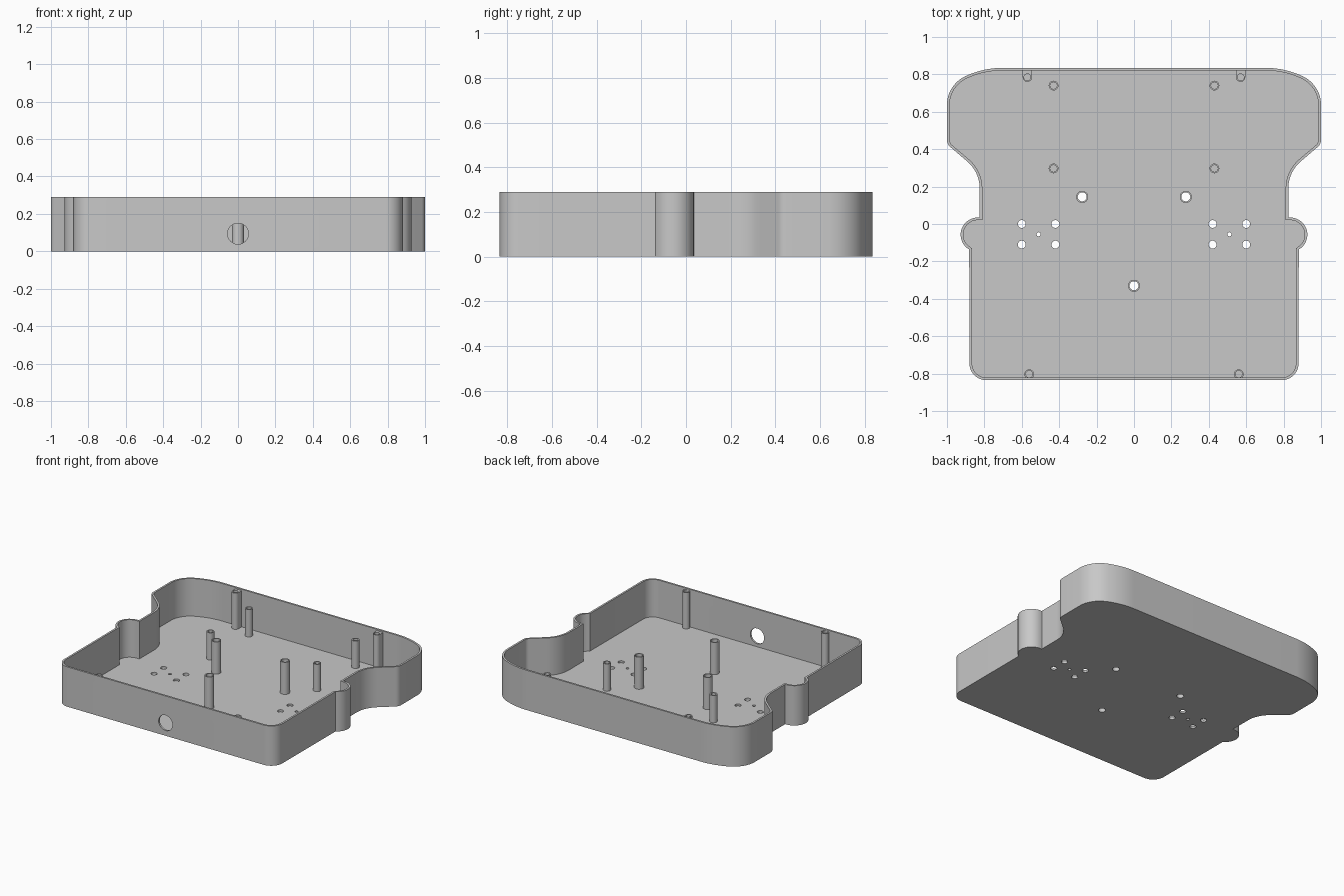
import bpy, bmesh
from math import radians, cos, sin
from mathutils import Vector

if "Cube" in bpy.data.objects:
    bpy.data.objects.remove(bpy.data.objects["Cube"])

HEIGHT, FLOOR, WALL = 0.29, 0.016, 0.014

grey = bpy.data.materials.new("plain grey")
grey.use_nodes = True
colour = (0.58, 0.58, 0.58, 1)
grey.diffuse_color = colour
grey.node_tree.nodes["Principled BSDF"].inputs["Base Color"].default_value = colour


def arc(cx, cy, r, start, end, steps=12):
    angles = [radians(start + (end - start) * i / steps) for i in range(steps + 1)]
    return [Vector((cx + r * cos(a), cy + r * sin(a))) for a in angles]


def circle(cx, cy, r):
    return arc(cx, cy, r, 0, 360, 32)[:-1]


def inset(points, d):
    """Offset a clockwise outline inwards with mitred corners."""
    result = []
    for i, p in enumerate(points):
        a = (p - points[i - 1]).normalized()
        b = (points[(i + 1) % len(points)] - p).normalized()
        na, nb = Vector((a.y, -a.x)), Vector((b.y, -b.x))
        result.append(p + (na + nb) * d / (1 + na.dot(nb)))
    return result


def ring(bm, points, z):
    return [bm.verts.new((p.x, p.y, z)) for p in points]


def band(bm, lower, upper, skip=None):
    """Wall of quads between two matching rings."""
    for i in range(len(lower)):
        if i != skip:
            j = (i + 1) % len(lower)
            bm.faces.new((lower[i], lower[j], upper[j], upper[i]))


def cap(bm, rings, normal=(0, 0, 1)):
    """Flat face bounded by the first ring, with the others as holes."""
    edges = []
    for verts in rings:
        for i, v in enumerate(verts):
            pair = (verts[i - 1], v)
            edges.append(bm.edges.get(pair) or bm.edges.new(pair))
    bmesh.ops.triangle_fill(bm, edges=edges, use_beauty=True, normal=normal)


def finish(bm, name):
    bmesh.ops.recalc_face_normals(bm, faces=bm.faces)
    mesh = bpy.data.meshes.new(name)
    bm.to_mesh(mesh)
    bm.free()
    mesh.materials.append(grey)
    obj = bpy.data.objects.new(name, mesh)
    bpy.context.collection.objects.link(obj)
    bpy.ops.object.select_all(action='DESELECT')
    obj.select_set(True)
    bpy.context.view_layer.objects.active = obj
    bpy.ops.object.shade_smooth_by_angle(angle=radians(30))


def post(name, outer, bore, top):
    """Hollow screw post standing on the floor."""
    bm = bmesh.new()
    low = [ring(bm, p, FLOOR) for p in (outer, bore)]
    high = [ring(bm, p, top) for p in (outer, bore)]
    for a, b in zip(low, high):
        band(bm, a, b)
    cap(bm, low)
    cap(bm, high)
    finish(bm, name)


# Tray outline: wide rounded back, waist, side bumps, rounded front
path = (arc(0.70, 0.357, 0.478, 90, 65)
        + arc(0.83, 0.636, 0.17, 65, 0)
        + arc(0.95, 0.45, 0.05, 0, -50, 6)
        + arc(1.015, 0.19, 0.19, 130, 180)
        + [Vector((0.825, 0.035))]
        + arc(0.835, -0.057, 0.092, 90, -60, 16)
        + arc(0.79, -0.745, 0.09, 0, -90))
half = [p for i, p in enumerate(path) if i == 0 or (p - path[i - 1]).length > 0.003]
outline = half + [Vector((-p.x, p.y)) for p in reversed(half)]
inner = inset(outline, WALL)
front = len(half) - 1

# Floor holes: two groups of four around a small one, plus the tall post bores
tall_posts = [(0, -0.33), (0.277, 0.145), (-0.277, 0.145)]
holes = [circle(x, y, 0.024) for x, y in tall_posts]
for side in (-1, 1):
    holes.append(circle(side * 0.51, -0.055, 0.011))
    holes += [circle(side * x, y, 0.021) for x in (0.42, 0.60) for y in (0, -0.11)]

# Tray: floor, walls and rim
tray = bmesh.new()
outer_low, outer_high = ring(tray, outline, 0), ring(tray, outline, HEIGHT)
inner_low, inner_high = ring(tray, inner, FLOOR), ring(tray, inner, HEIGHT)
holes_low = [ring(tray, h, 0) for h in holes]
holes_high = [ring(tray, h, FLOOR) for h in holes]
band(tray, outer_low, outer_high, front)
band(tray, inner_low, inner_high, front)
band(tray, outer_high, inner_high)
for a, b in zip(holes_low, holes_high):
    band(tray, a, b)
cap(tray, [outer_low] + holes_low)
cap(tray, [inner_low] + holes_high)

# Front wall faces with the round cable hole
cable = []
for low, high in ((outer_low, outer_high), (inner_low, inner_high)):
    y = low[front].co.y
    cable.append([tray.verts.new((p.x, y, p.y)) for p in circle(0, 0.094, 0.056)])
    panel = [low[front], low[front + 1], high[front + 1], high[front]]
    cap(tray, [panel, cable[-1]], (0, -1, 0))
band(tray, *cable)
finish(tray, "tray")

# Tall bored posts
for i, (x, y) in enumerate(tall_posts):
    post(f"tall_post_{i + 1}", circle(x, y, 0.032), circle(x, y, 0.024), 0.25)

for side, label in ((1, "left"), (-1, "right")):
    # Short screw posts
    x = side * 0.43
    for y, place in ((0.74, "back"), (0.297, "middle")):
        post(f"{label}_{place}_post", circle(x, y, 0.026), circle(x, y, 0.018), 0.215)
    # Lid screw posts, the back ones ribbed to the wall
    x = side * 0.57
    rib = arc(x, 0.785, 0.025, 180, 360, 16) + [Vector((x + 0.025, 0.825)), Vector((x - 0.025, 0.825))]
    post(f"{label}_back_wall_post", rib, circle(x, 0.785, 0.018), 0.28)
    x = side * 0.56
    post(f"{label}_front_wall_post", circle(x, -0.803, 0.026), circle(x, -0.803, 0.018), 0.28)
